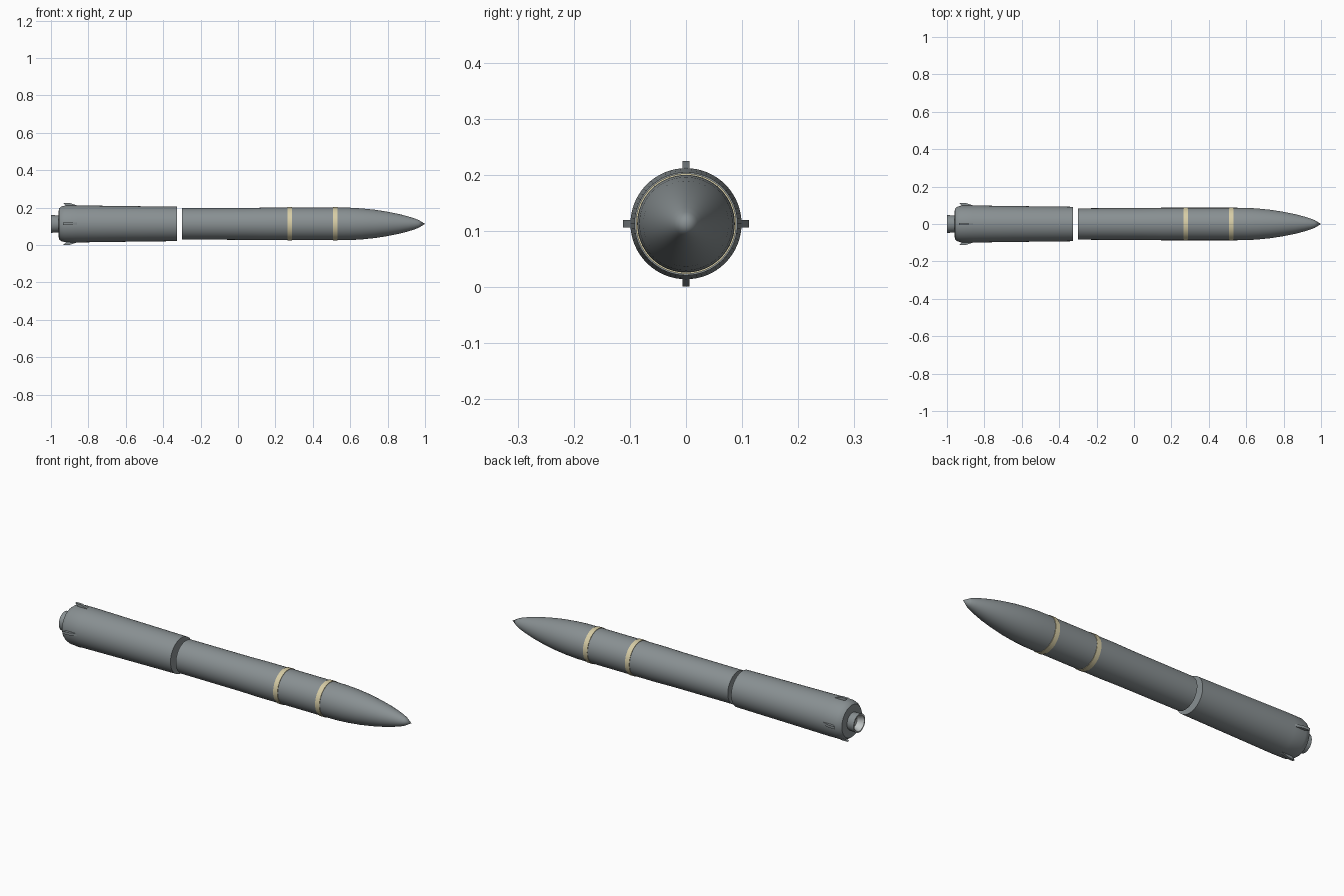
import bpy
import bmesh
import math
from mathutils import Matrix, Vector

AXIS_Z = 0.113

cube = bpy.data.objects.get("Cube")
if cube:
    bpy.data.objects.remove(cube, do_unlink=True)


def make_material(name, color):
    mat = bpy.data.materials.new(name)
    mat.use_nodes = True
    mat.diffuse_color = (*color, 1)
    bsdf = mat.node_tree.nodes["Principled BSDF"]
    bsdf.inputs["Base Color"].default_value = (*color, 1)
    return mat


grey = make_material("body grey", (0.25, 0.28, 0.29))
cream = make_material("band cream", (0.68, 0.61, 0.38))
pale = make_material("nozzle pale grey", (0.55, 0.58, 0.58))


def finish(name, bm, mats, angle=30):
    mesh = bpy.data.meshes.new(name)
    bm.normal_update()
    bm.to_mesh(mesh)
    bm.free()
    for mat in mats:
        mesh.materials.append(mat)
    obj = bpy.data.objects.new(name, mesh)
    bpy.context.collection.objects.link(obj)
    bpy.ops.object.select_all(action="DESELECT")
    obj.select_set(True)
    bpy.context.view_layer.objects.active = obj
    bpy.ops.object.shade_smooth_by_angle(angle=math.radians(angle))
    return obj


def lathe(name, profile, mats, sides=64):
    """Spin (x, radius) points about the long axis."""
    bm = bmesh.new()
    verts = [bm.verts.new((x, 0, AXIS_Z + r)) for x, r in profile]
    edges = [bm.edges.new(pair) for pair in zip(verts, verts[1:])]
    bmesh.ops.spin(bm, geom=verts + edges, cent=(0, 0, AXIS_Z), axis=(1, 0, 0),
                   angle=math.tau, steps=sides, use_merge=True)
    bmesh.ops.remove_doubles(bm, verts=bm.verts, dist=0.00001)
    bmesh.ops.recalc_face_normals(bm, faces=bm.faces)
    return finish(name, bm, mats)


# Forward stage with the pointed nose
lathe("forward_stage", [
    (-0.30, 0), (-0.30, 0.084), (0.04, 0.085), (0.15, 0.087), (0.54, 0.087),
    (0.60, 0.0865), (0.66, 0.083), (0.73, 0.076), (0.80, 0.065), (0.86, 0.053),
    (0.91, 0.040), (0.945, 0.029), (0.965, 0.021), (1.0, 0)], [grey])

# Rear booster, separated from the forward stage by a narrow gap
lathe("rear_booster", [
    (-0.325, 0), (-0.325, 0.092), (-0.65, 0.096), (-0.86, 0.099),
    (-0.925, 0.098), (-0.945, 0.092), (-0.957, 0.083), (-0.96, 0.06),
    (-0.96, 0)], [grey])

# Raised bands
for name, x in (("rear_band", 0.265), ("front_band", 0.507)):
    lathe(name, [(x, 0.085), (x, 0.0895), (x + 0.025, 0.0895),
                 (x + 0.025, 0.085)], [cream])

# Exhaust nozzle: grey shell with a pale hollow inside
nozzle = lathe("nozzle", [
    (-0.95, 0.044), (-1.0, 0.048), (-1.0, 0.041), (-0.968, 0.027),
    (-0.966, 0)], [grey, pale])
for face in nozzle.data.polygons:
    radial = face.center - Vector((face.center.x, 0, AXIS_Z))
    if face.normal.dot(radial.normalized()) < 0.5:
        face.material_index = 1

# Four small swept fins around the tail
FIN = [(-0.935, 0.112), (-0.90, 0.112), (-0.855, 0.097), (-0.855, 0.09),
       (-0.91, 0.09)]
for i, side in enumerate(("top", "right", "bottom", "left")):
    bm = bmesh.new()
    base = bm.faces.new([bm.verts.new((x, -0.0065, r)) for x, r in FIN])
    out = bmesh.ops.extrude_face_region(bm, geom=[base])
    moved = [v for v in out["geom"] if isinstance(v, bmesh.types.BMVert)]
    bmesh.ops.translate(bm, verts=moved, vec=(0, 0.013, 0))
    bmesh.ops.recalc_face_normals(bm, faces=bm.faces)
    bmesh.ops.transform(bm, verts=bm.verts, matrix=Matrix.Translation((0, 0, AXIS_Z))
                        @ Matrix.Rotation(i * math.pi / 2, 4, "X"))
    finish("fin_" + side, bm, [grey])
